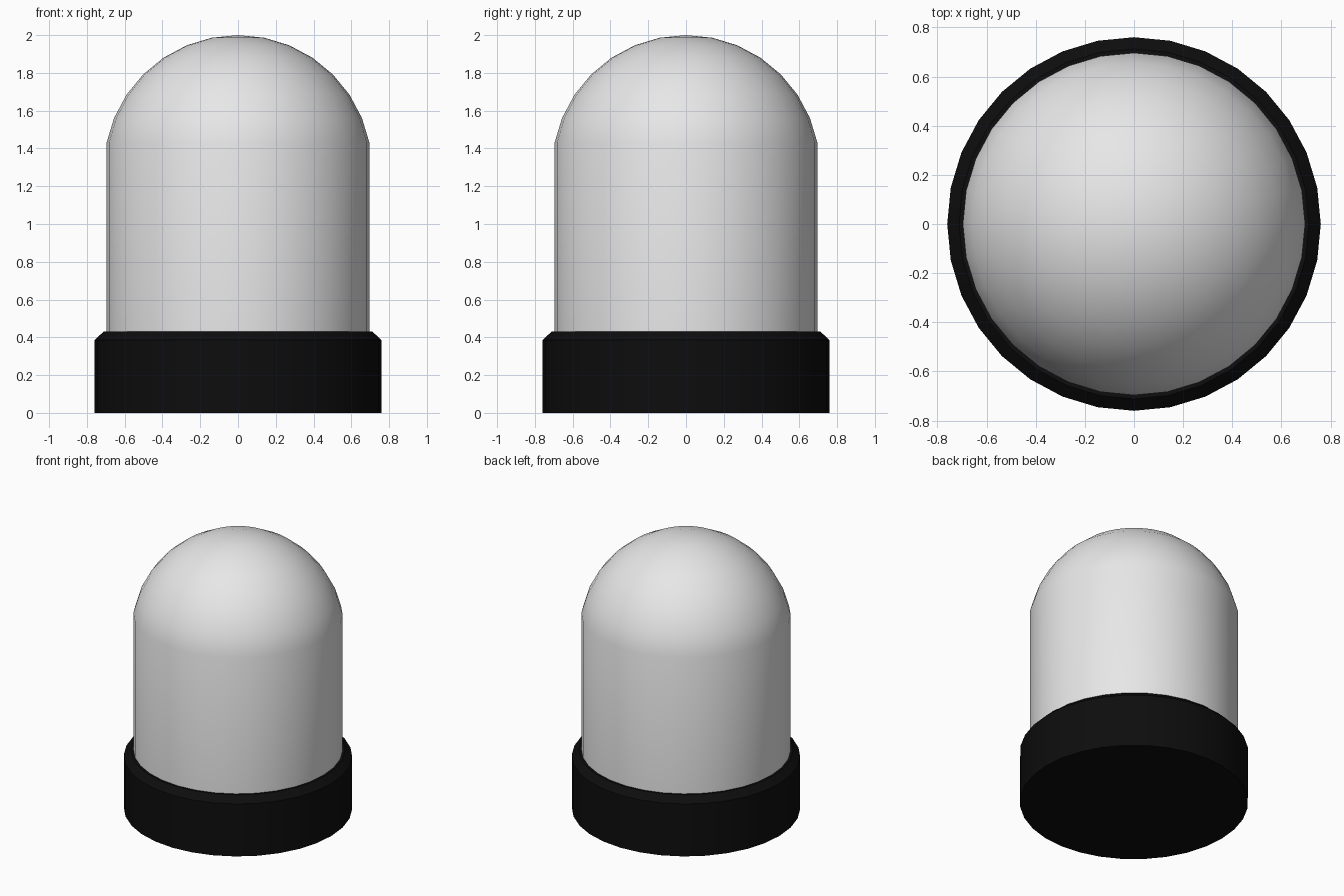
import bpy
import bmesh
import math

SIDES = 32

cube = bpy.data.objects.get("Cube")
if cube:
    bpy.data.objects.remove(cube, do_unlink=True)


def material(name, color, roughness):
    mat = bpy.data.materials.new(name)
    mat.use_nodes = True
    mat.diffuse_color = (*color, 1)
    bsdf = mat.node_tree.nodes["Principled BSDF"]
    bsdf.inputs["Base Color"].default_value = (*color, 1)
    bsdf.inputs["Roughness"].default_value = roughness
    return mat


def lathe(name, profile, mat, sharp_angle):
    """Turn a (radius, height) profile about z; zero radius makes a pole."""
    bm = bmesh.new()
    rings = []
    for r, z in profile:
        count = SIDES if r > 0 else 1
        rings.append([bm.verts.new((r * math.cos(math.tau * i / SIDES),
                                    r * math.sin(math.tau * i / SIDES), z))
                      for i in range(count)])
    for low, high in zip(rings, rings[1:]):
        for i in range(SIDES):
            j = (i + 1) % SIDES
            corners = [low[i % len(low)], low[j % len(low)],
                       high[j % len(high)], high[i % len(high)]]
            bm.faces.new(list(dict.fromkeys(corners)))
    bmesh.ops.recalc_face_normals(bm, faces=bm.faces)
    mesh = bpy.data.meshes.new(name)
    bm.to_mesh(mesh)
    bm.free()
    mesh.materials.append(mat)
    obj = bpy.data.objects.new(name, mesh)
    bpy.context.collection.objects.link(obj)
    bpy.ops.object.select_all(action="DESELECT")
    obj.select_set(True)
    bpy.context.view_layer.objects.active = obj
    bpy.ops.object.shade_smooth_by_angle(angle=math.radians(sharp_angle))
    return obj


white = material("frosted white", (0.8, 0.8, 0.8), 0.4)
black = material("matte black", (0.004, 0.004, 0.004), 0.5)

# Domed cover: straight wall running into a rounded cap
radius, centre = 0.71, 1.29
step = math.tau / SIDES
cap = [(radius * math.sin(k * step), centre + radius * math.cos(k * step))
       for k in range(7, 0, -1)]
wall_radius = cap[0][0]
lathe("domed_cover", [(0, 0.38), (wall_radius, 0.38)] + cap + [(0, 2)], white, 40)

# Base collar: closed drum with a chamfered upper rim
lathe("base_collar", [(0, 0), (0.76, 0), (0.76, 0.385), (0.712, 0.43), (0, 0.43)],
      black, 30)
